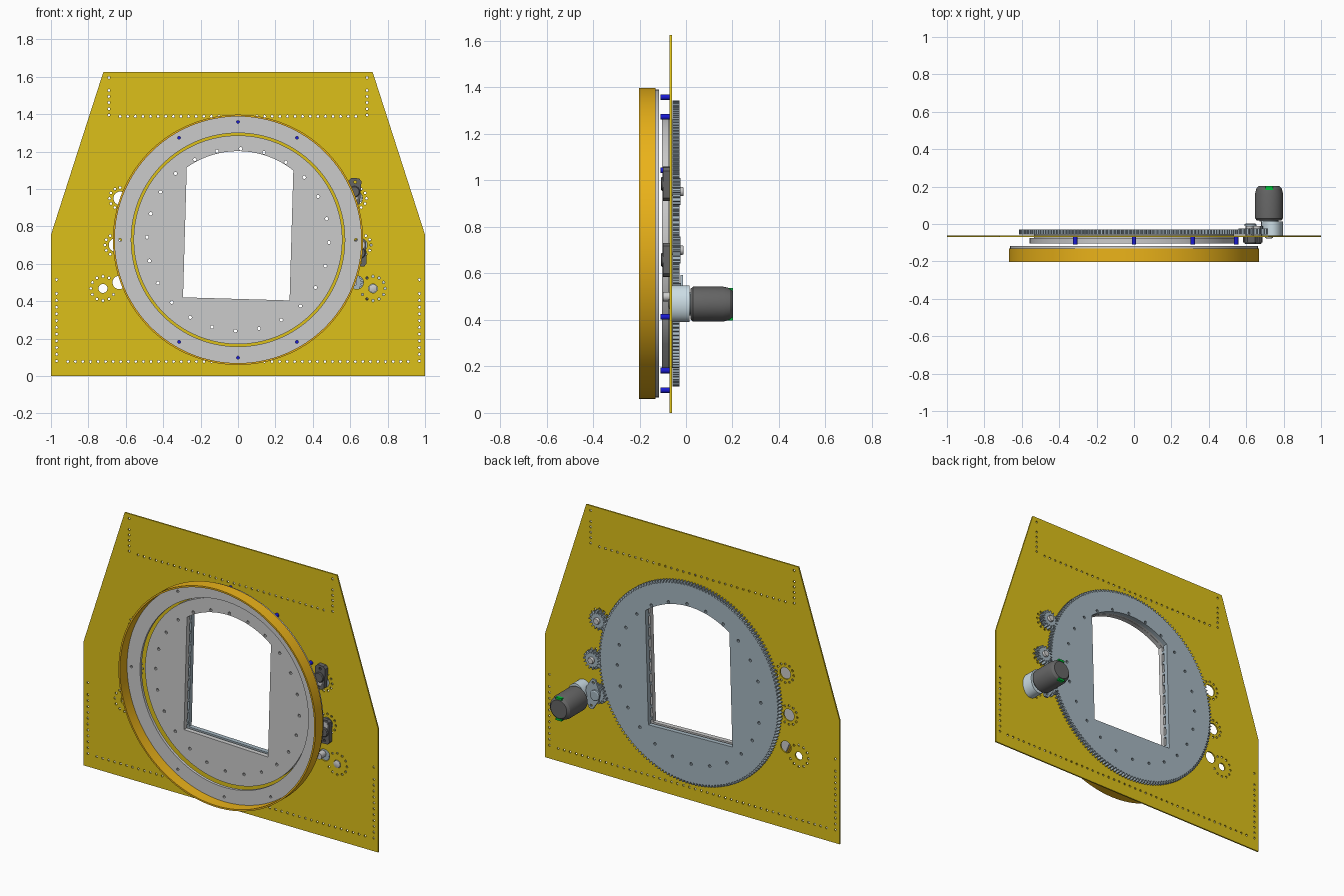
import bpy, bmesh
from math import sin, cos, pi, radians, sqrt, hypot, asin

if "Cube" in bpy.data.objects:
    bpy.data.objects.remove(bpy.data.objects["Cube"])

CZ = 0.728            # height of the turntable axis
TILT = radians(-1.65)  # slight turn of the rotor


def material(name, rgb):
    m = bpy.data.materials.new(name)
    m.diffuse_color = (*rgb, 1)
    m.use_nodes = True
    m.node_tree.nodes["Principled BSDF"].inputs["Base Color"].default_value = m.diffuse_color
    return m


YELLOW = material("yellow_sheet", (0.72, 0.53, 0.01))
GOLD = material("gold_rim", (0.83, 0.45, 0.01))
STEEL = material("blue_steel", (0.38, 0.47, 0.53))
SILVER = material("silver", (0.6, 0.72, 0.78))
DARK = material("dark_grey", (0.13, 0.13, 0.13))
BLUE = material("blue", (0.01, 0.01, 0.65))
GREEN = material("green", (0.0, 0.55, 0.04))


def finish(ob, mat, angle=30):
    bm = bmesh.new()
    bm.from_mesh(ob.data)
    bmesh.ops.remove_doubles(bm, verts=bm.verts, dist=1e-5)
    bmesh.ops.recalc_face_normals(bm, faces=bm.faces)
    bm.to_mesh(ob.data)
    bm.free()
    if mat:
        ob.data.materials.clear()
        ob.data.materials.append(mat)
    bpy.ops.object.select_all(action='DESELECT')
    ob.select_set(True)
    bpy.context.view_layer.objects.active = ob
    bpy.ops.object.shade_smooth_by_angle(angle=radians(angle))
    return ob


def sheet(name, loops, y0, y1, mat=None):
    """Flat part in the xz plane: first loop is the outline, the rest are holes."""
    cu = bpy.data.curves.new(name, 'CURVE')
    cu.dimensions, cu.fill_mode, cu.extrude = '2D', 'BOTH', (y1 - y0) / 2
    for loop in loops:
        sp = cu.splines.new('POLY')
        sp.points.add(len(loop) - 1)
        for p, (x, z) in zip(sp.points, loop):
            p.co = (x, z, 0, 1)
        sp.use_cyclic_u = True
    ob = bpy.data.objects.new(name, cu)
    bpy.context.collection.objects.link(ob)
    ob.rotation_euler = (pi / 2, 0, 0)
    ob.location = (0, (y0 + y1) / 2, 0)
    bpy.ops.object.select_all(action='DESELECT')
    ob.select_set(True)
    bpy.context.view_layer.objects.active = ob
    bpy.ops.object.convert(target='MESH')
    return finish(bpy.context.view_layer.objects.active, mat)


def circle(x, z, r, n=12, sz=1.0):
    return [(x + r * cos(2 * pi * i / n), z + r * sz * sin(2 * pi * i / n)) for i in range(n)]


def gear(x, z, n, r_root, r_tip):
    pts = []
    for i in range(n):
        for f, r in ((-.3, r_root), (-.13, r_tip), (.13, r_tip), (.3, r_root)):
            a = 2 * pi * (i + f) / n
            pts.append((x + r * cos(a), z + r * sin(a)))
    return pts


def turn(pts, x, z, a):
    return [(x + u * cos(a) - v * sin(a), z + u * sin(a) + v * cos(a)) for u, v in pts]


def window(w, bottom, r):
    a = asin(w / r)
    arc = [(r * sin(a - 2 * a * i / 20), r * cos(a - 2 * a * i / 20)) for i in range(21)]
    return turn([(-w, bottom), (w, bottom)] + arc, 0, CZ, TILT)


def lathe(name, profile, x, z, mat=None, n=32):
    """Profile of (radius, y) turned about an axis along y."""
    bm = bmesh.new()
    rings = [[bm.verts.new((px, y, pz)) for px, pz in circle(x, z, r, n)] for r, y in profile]
    for a, b in zip(rings, rings[1:]):
        for i in range(n):
            bm.faces.new((a[i], a[(i + 1) % n], b[(i + 1) % n], b[i]))
    bm.faces.new(rings[0])
    bm.faces.new(rings[-1])
    me = bpy.data.meshes.new(name)
    bm.to_mesh(me)
    bm.free()
    ob = bpy.data.objects.new(name, me)
    bpy.context.collection.objects.link(ob)
    return finish(ob, mat)


# Back plate: collect holes, skipping any that would overlap
holes = [(0, CZ, 0.54)]


def hole(x, z, r):
    if all(hypot(x - a, z - b) > r + c + 0.003 for a, b, c in holes):
        holes.append((x, z, r))


STATIONS = [(0.63, 0.95), (0.655, 0.70), (0.635, 0.50)]
MOTOR = (0.722, 0.468)
for s in (-1, 1):
    for x, z in STATIONS:
        hole(s * x, z, 0.036)
    hole(s * MOTOR[0], MOTOR[1], 0.024)
    for (x, z), r in [(p, 0.057) for p in STATIONS[:2]] + [(MOTOR, 0.065)]:
        for bx, bz in circle(s * x, z, r, 12):
            hole(bx, bz, 0.007)
    for i in range(11):
        hole(s * 0.97, 0.08 + 0.036 * i, 0.007)
    hole(s * 0.97, 0.515, 0.007)
    for i in range(5):
        hole(s * 0.69, 1.395 + 0.033 * i, 0.007)
    hole(s * 0.69, 1.595, 0.007)
for i in range(46):
    hole(-0.91 + 1.82 * i / 45, 0.077, 0.007)
for i in range(32):
    hole(-0.63 + 1.26 * i / 31, 1.388, 0.007)
outline = [(-1, 0), (1, 0), (1, 0.755), (0.72, 1.625), (-0.72, 1.625), (-1, 0.755)]
sheet("back_plate", [outline] + [circle(x, z, r, 96 if r > .1 else 24 if r > .02 else 8)
                                 for x, z, r in holes], -0.070, -0.061, YELLOW)

# Fixed front ring: gold rim and recessed grey flange
sheet("ring_rim", [circle(0, CZ, 0.669, 128), circle(0, CZ, 0.659, 128)], -0.203, -0.132, GOLD)
ring_bolts = [p for i, p in enumerate(circle(0, CZ, 0.63, 12)) if i not in (1, 5, 7, 11)]
sheet("ring_flange", [circle(0, CZ, 0.662, 128), circle(0, CZ, 0.571, 128)]
      + [circle(x, z, 0.008, 10) for x, z in ring_bolts], -0.134, -0.117)
for a in (30, 60, 90, 120, 240, 270, 300, 330):
    x, z = 0.63 * cos(radians(a)), CZ + 0.63 * sin(radians(a))
    lathe("ring_spacer", [(0.012, -0.11), (0.012, -0.066)], x, z, BLUE, 16)

# Rotor: front disc, hub layer and large gear share the window and bolt circle
rotor_holes = [circle(*p, 0.009, 10) for p in
               turn(circle(0, 0, 0.487, 24), 0, CZ, TILT)]
opening = window(0.285, -0.316, 0.474)
sheet("rotor_disc", [circle(0, CZ, 0.558, 128), opening] + rotor_holes, -0.103, -0.074)
sheet("rotor_hub", [circle(0, CZ, 0.535, 96), window(0.30, -0.33, 0.4755)] + rotor_holes,
      -0.074, -0.057)
sheet("main_gear", [gear(0, CZ, 180, 0.600, 0.615), opening] + rotor_holes, -0.057, -0.029, STEEL)

# Small ribs between disc and gear along the window sides
for s in (-1, 1):
    for i in range(10):
        u, v = s * 0.293, -0.29 + i * 0.07
        rib = [(u - .007, v - .008), (u + .007, v - .008), (u + .007, v + .008), (u - .007, v + .008)]
        sheet("window_rib", [turn(rib, 0, CZ, TILT)], -0.074, -0.057, STEEL)

# Idler gears with shafts, and the drive pinion
for dz in (0.224, -0.028, -0.228):
    x, z = sqrt(0.658 ** 2 - dz * dz), CZ + dz
    sheet("small_gear", [gear(x, z, 15, 0.042, 0.058)], -0.057, -0.024, STEEL)
    lathe("gear_shaft", [(0.020, -0.1), (0.020, -0.015), (0.017, -0.010)], x, z, None, 20)

# Bearing blocks on the front of the plate
for x, z, a in ((0.622, 0.985, -4), (0.652, 0.658, 2)):
    w, h, c = 0.034, 0.073, 0.014
    block = [(-w + c, -h), (w - c, -h), (w, -h + c), (w, h - c),
             (w - c, h), (-w + c, h), (-w, h - c), (-w, -h + c)]
    sheet("bearing_block", [turn(block, x, z, radians(a))]
          + [circle(*turn([(0, s * 0.052)], x, z, radians(a))[0], 0.008, 10) for s in (-1, 1)],
          -0.098, -0.070, DARK)
    lathe("bearing_cap", [(0.026, -0.108), (0.030, -0.103), (0.030, -0.098)], x, z, DARK, 24)

# Drive bracket: diamond flange over the pinion
fx, fz = 0.645, 0.50
diamond = [(-.012, -.092), (.012, -.092), (.045, -.03), (.045, .03),
           (.012, .092), (-.012, .092), (-.045, .03), (-.045, -.03)]
sheet("drive_flange", [turn(diamond, fx, fz, 0.1)]
      + [circle(*turn([(0, s * 0.072)], fx, fz, 0.1)[0], 0.008, 10) for s in (-1, 1)],
      -0.024, -0.012, STEEL)
lathe("flange_boss", [(0.032, -0.012), (0.032, -0.002), (0.026, 0.002)], 0.622, 0.50, STEEL, 24)

# Motor: gearbox, body, end cap tabs and output shaft
sheet("motor_gearbox", [circle(0.738, 0.47, 0.058, 40, 1.36)], -0.061, 0.014, SILVER)
lathe("motor_neck", [(0.05, 0.014), (0.05, 0.024)], *MOTOR, SILVER)
lathe("motor_body", [(0.066, 0.020), (0.075, 0.030), (0.075, 0.160), (0.068, 0.190), (0.055, 0.203)],
      *MOTOR, DARK, 40)
for s in (-1, 1):
    x, z = MOTOR[0], MOTOR[1] + s * 0.064
    sheet("motor_terminal", [[(x - .02, z - .006), (x + .02, z - .006),
                              (x + .02, z + .006), (x - .02, z + .006)]], 0.183, 0.203, GREEN)
lathe("motor_shaft", [(0.010, -0.078), (0.022, -0.074), (0.022, -0.060)], *MOTOR, None, 20)
